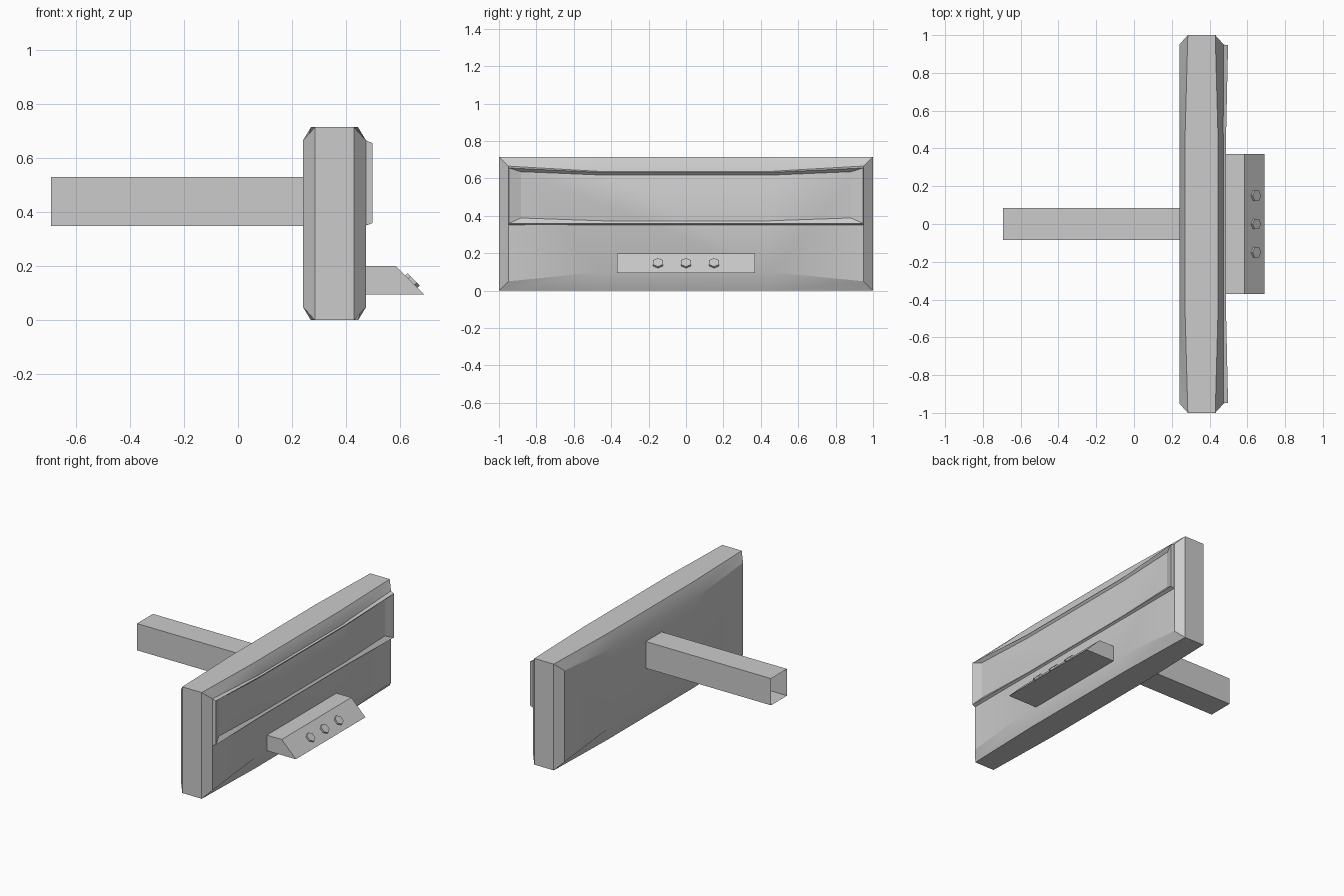
import bpy, bmesh, math
from mathutils import Matrix, Vector

if "Cube" in bpy.data.objects:
    bpy.data.objects.remove(bpy.data.objects["Cube"])


def finish(bm, name, smooth=False):
    bmesh.ops.recalc_face_normals(bm, faces=bm.faces)
    mesh = bpy.data.meshes.new(name)
    bm.to_mesh(mesh)
    bm.free()
    ob = bpy.data.objects.new(name, mesh)
    bpy.context.collection.objects.link(ob)
    if smooth:
        bpy.ops.object.select_all(action='DESELECT')
        ob.select_set(True)
        bpy.context.view_layer.objects.active = ob
        bpy.ops.object.shade_smooth_by_angle(angle=math.radians(25))
    return ob


def ring(bm, y, x_end, x_mid, low, high):
    """Eight-point loop; low and high are (end z, middle z)."""
    return [bm.verts.new(p) for p in (
        (x_end, -y, low[0]), (x_mid, -.45, low[1]), (x_mid, .45, low[1]), (x_end, y, low[0]),
        (x_end, y, high[0]), (x_mid, .45, high[1]), (x_mid, -.45, high[1]), (x_end, -y, high[0]))]


def bridge(bm, rings):
    for a, b in zip(rings, rings[1:]):
        for i in range(len(a)):
            j = (i + 1) % len(a)
            bm.faces.new((a[i], a[j], b[j], b[i]))


def prism(name, profile, half_width):
    """Extrude an (x, z) profile along y."""
    bm = bmesh.new()
    a = [bm.verts.new((x, -half_width, z)) for x, z in profile]
    b = [bm.verts.new((x, half_width, z)) for x, z in profile]
    bridge(bm, [a, b])
    bm.faces.new(a)
    bm.faces.new(b)
    return finish(bm, name)


# Main slab with chamfers that widen towards the middle
bm = bmesh.new()
rings = [ring(bm, .95, .24, .24, (.05, .10), (.665, .62)),
         ring(bm, 1.0, .285, .27, (0, 0), (.715, .715)),
         ring(bm, 1.0, .43, .445, (0, 0), (.715, .715)),
         ring(bm, .95, .475, .475, (.05, .10), (.665, .635))]
bridge(bm, rings)
bm.faces.new(rings[0])
bm.faces.new(rings[-1])
finish(bm, "bumper_body", True)

# Raised rim around the upper front panel
bm = bmesh.new()
bridge(bm, [ring(bm, .95, .470, .472, (.35, .35), (.668, .638)),
            ring(bm, .947, .498, .487, (.36, .36), (.656, .632)),
            ring(bm, .88, .474, .474, (.39, .375), (.635, .617))])
finish(bm, "panel_rim", True)

# Open square mounting tube at the back
bm = bmesh.new()
bridge(bm, [[bm.verts.new((x, y, z)) for y, z in
             ((-.085, .35), (.085, .35), (.085, .53), (-.085, .53))] for x in (-.693, .24)])
finish(bm, "mounting_tube")

# Wedge-shaped step
prism("step_block", [(.474, .095), (.69, .095), (.585, .20), (.474, .20)], .37)

# Hexagonal bolt heads on the slope
normal = Vector((1, 0, 1)).normalized()
for i, y in enumerate((-.15, 0, .15)):
    bm = bmesh.new()
    bmesh.ops.create_cone(bm, cap_ends=True, segments=6, radius1=.032, radius2=.032, depth=.02)
    xs = [v.co.x for v in bm.verts]
    turn = 0 if max(xs) > .0315 else math.radians(30)
    centre = Vector((.642, y, .143)) + normal * .002
    bm.transform(Matrix.Translation(centre) @ Matrix.Rotation(math.radians(45), 4, 'Y')
                 @ Matrix.Rotation(turn, 4, 'Z'))
    finish(bm, f"bolt_{i + 1}")
